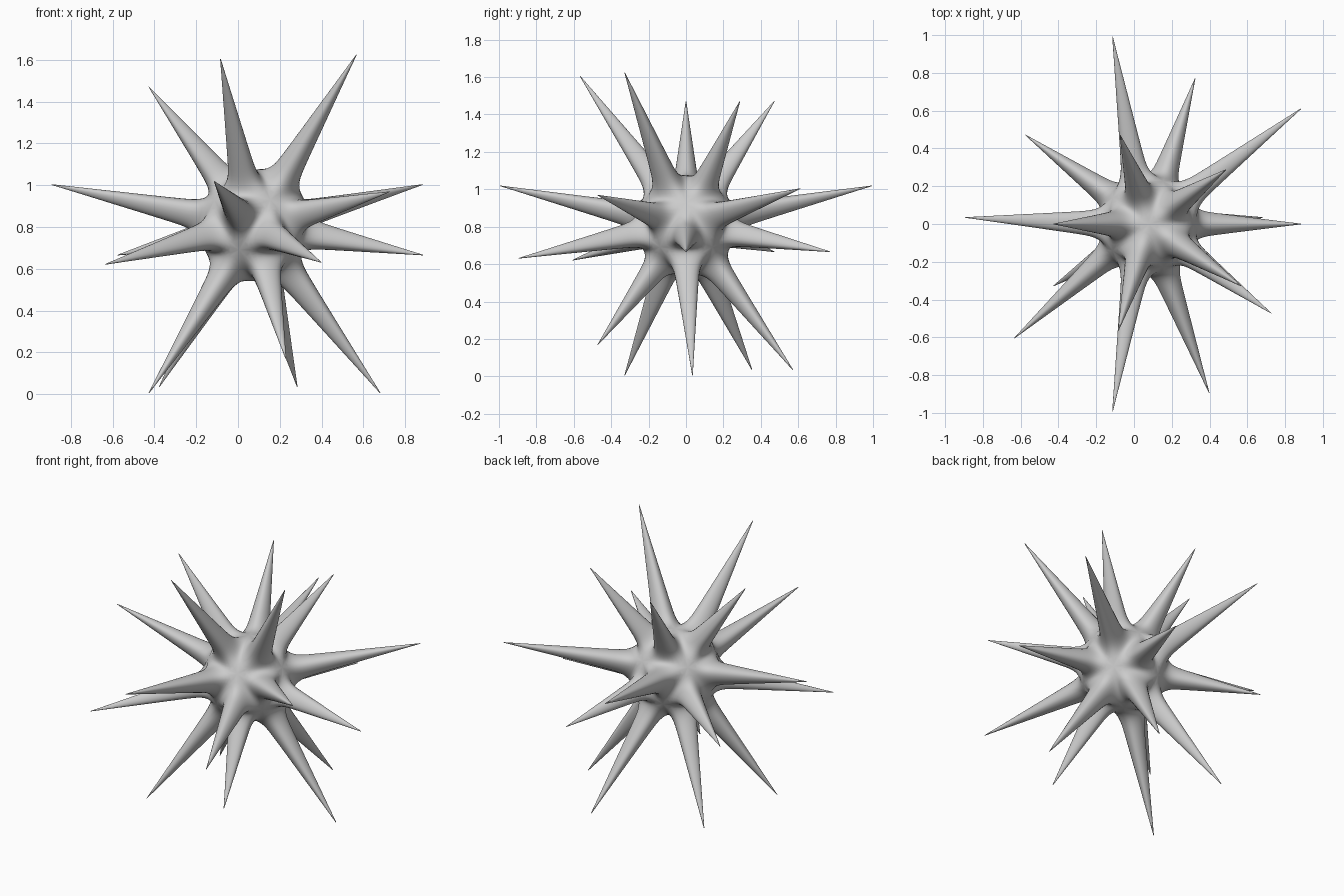
import bpy, bmesh
from mathutils import Vector

if "Cube" in bpy.data.objects:
    bpy.data.objects.remove(bpy.data.objects["Cube"])

CENTER = Vector((0.08, 0, 0.81))
CORE_R = 0.28

# Spike tips, one for each face of an icosahedron, in four tiers
TIPS = [
    (-.085, -.57, 1.61), (.57, -.33, 1.63), (-.43, 0, 1.475), (-.075, .475, 1.475), (.49, .29, 1.475),
    (-.115, 1, 1.02), (-.115, -1, 1.02), (-.9, .035, 1.005), (.89, .615, 1.005), (.73, -.475, .97),
    (.89, 0, .665), (-.64, -.61, .62), (-.58, .475, .665), (.325, .775, .665), (.4, -.9, .63),
    (-.43, -.33, 0), (-.38, .355, .03), (.685, .035, 0), (.285, .575, .03), (.23, -.475, .165),
]

# Core
bm = bmesh.new()
bmesh.ops.create_icosphere(bm, subdivisions=1, radius=CORE_R)
bmesh.ops.translate(bm, verts=bm.verts, vec=CENTER)
bm.normal_update()

# Spikes: each core face is drawn out through shrinking rings to its tip
for face in list(bm.faces):
    base = face.calc_center_median()
    normal = face.normal.copy()
    tip = max((Vector(t) for t in TIPS), key=lambda t: (t - CENTER).normalized().dot(normal))
    corners = list(face.verts)
    offsets = [v.co - base for v in corners]
    turn = normal.rotation_difference((tip - base).normalized())
    bm.faces.remove(face)
    ring = corners
    for t, scale in ((.18, .77), (.55, .43), (.9, .10), (.985, .03)):
        new = [bm.verts.new(base.lerp(tip, t) + (turn @ o) * scale) for o in offsets]
        for i in range(3):
            j = (i + 1) % 3
            bm.faces.new((ring[i], ring[j], new[j], new[i]))
        ring = new
    apex = bm.verts.new(base.lerp(tip, 1.005))
    for i in range(3):
        bm.faces.new((ring[i], ring[(i + 1) % 3], apex))

bmesh.ops.recalc_face_normals(bm, faces=bm.faces)
for f in bm.faces:
    f.smooth = True
mesh = bpy.data.meshes.new("spiky_ball")
bm.to_mesh(mesh)
bm.free()
ball = bpy.data.objects.new("spiky_ball", mesh)
bpy.context.collection.objects.link(ball)

# Rounding
sub = ball.modifiers.new("rounding", 'SUBSURF')
sub.levels = sub.render_levels = 3
